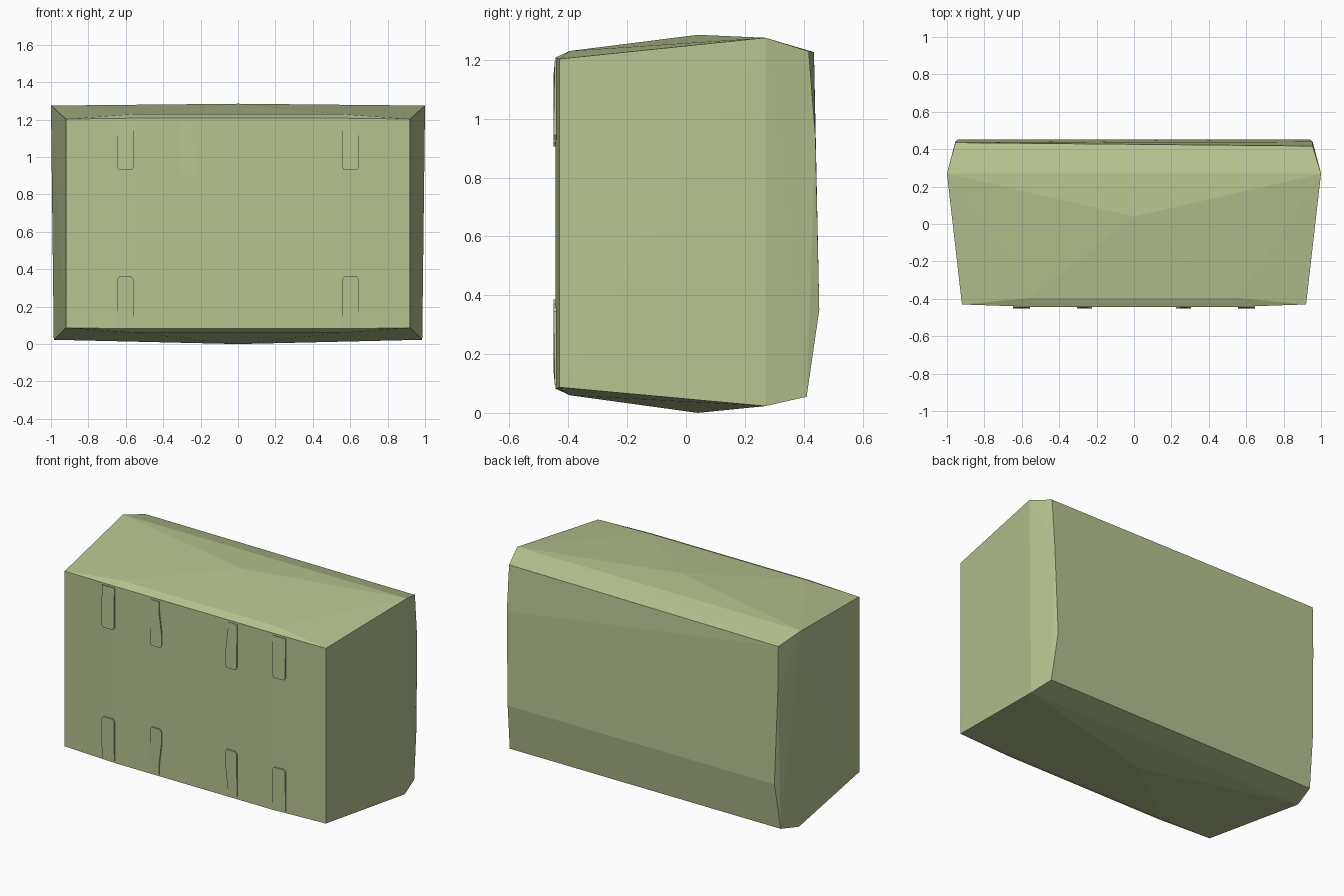
import bpy, bmesh

if "Cube" in bpy.data.objects:
    bpy.data.objects.remove(bpy.data.objects["Cube"])

mat = bpy.data.materials.new("olive_green")
mat.diffuse_color = (0.47, 0.55, 0.28, 1)
mat.use_nodes = True
mat.node_tree.nodes["Principled BSDF"].inputs["Base Color"].default_value = mat.diffuse_color


def finish(bm, name):
    bmesh.ops.recalc_face_normals(bm, faces=bm.faces)
    me = bpy.data.meshes.new(name)
    bm.to_mesh(me)
    bm.free()
    me.materials.append(mat)
    ob = bpy.data.objects.new(name, me)
    bpy.context.collection.objects.link(ob)
    return ob


# Pack body: faceted shell, convex hull of mirrored key points (half width, y, z)
half = [
    # front panel, slightly bowed
    (0.92, -0.43, 1.203), (0.55, -0.443, 1.208), (0.92, -0.43, 0.087), (0.55, -0.443, 0.082),
    # front lip
    (0.55, -0.395, 1.23), (0.55, -0.395, 0.06),
    # widest corners
    (1.0, 0.27, 1.275), (0.985, 0.27, 0.023),
    # back panel, bulging low down
    (0.955, 0.44, 0.94), (0.94, 0.453, 0.35), (0.955, 0.41, 0.055),
]
pts = [(s * x, y, z) for x, y, z in half for s in (-1, 1)]
# top and bottom peaks, and skewed upper back edge
pts += [(0, 0.04, 1.285), (0, 0.04, 0.0), (-0.955, 0.435, 1.226), (0.955, 0.417, 1.229)]

bm = bmesh.new()
for p in pts:
    bm.verts.new(p)
res = bmesh.ops.convex_hull(bm, input=bm.verts)
loose = [v for v in bm.verts if not v.link_faces]
bmesh.ops.delete(bm, geom=loose, context='VERTS')
finish(bm, "pack_body")


# Strap pads: outlines on the front panel with a thin raised profile
def strap(name, outline, sx, flip):
    bm = bmesh.new()
    vs = []
    for x, z in outline:
        vs.append(bm.verts.new((sx * x, -0.425, 1.29 - z if flip else z)))
    face = bm.faces.new(vs)
    ext = bmesh.ops.extrude_face_region(bm, geom=[face])
    top = [g for g in ext["geom"] if isinstance(g, bmesh.types.BMVert)]
    for v in top:
        v.co.y = -0.451 if abs(v.co.z - 0.645) < 0.5 else -0.446
    finish(bm, name)


outer = [(0.557, 0.095), (0.647, 0.095), (0.647, 0.345), (0.635, 0.36),
         (0.569, 0.36), (0.557, 0.345), (0.557, 0.15)]
inner = [(0.243, 0.095), (0.305, 0.095), (0.305, 0.37), (0.293, 0.385),
         (0.237, 0.385), (0.225, 0.37), (0.225, 0.29), (0.243, 0.15)]
for side, sx in (("left", -1), ("right", 1)):
    for level, flip in (("lower", False), ("upper", True)):
        strap(f"outer_strap_{level}_{side}", outer, sx, flip)
        strap(f"inner_strap_{level}_{side}", inner, sx, flip)
